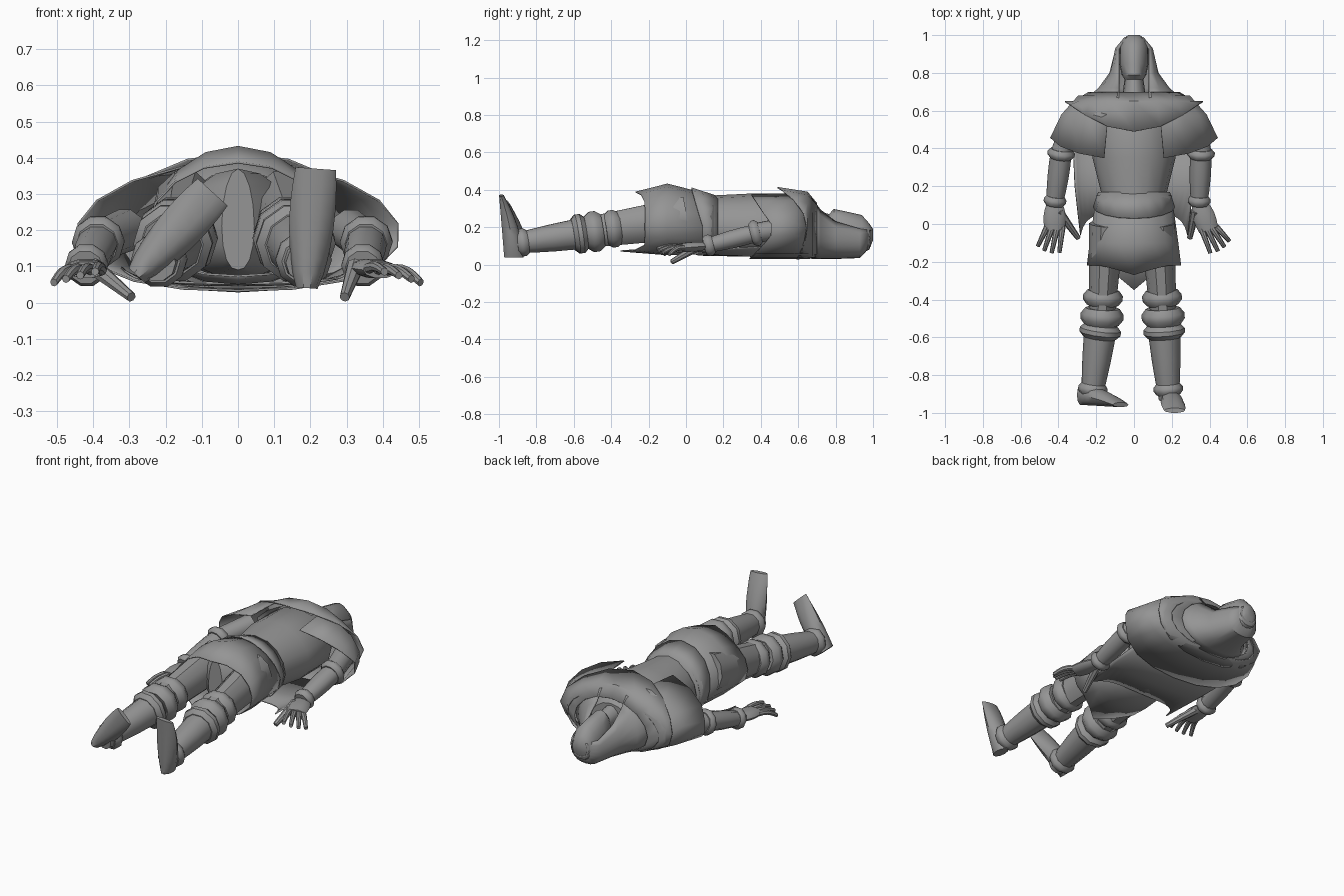
import bpy, bmesh
from math import sin, cos, asin, pi, tau, radians
from mathutils import Vector

default = bpy.data.objects.get("Cube")
if default:
    bpy.data.objects.remove(default, do_unlink=True)

GREY = (.3, .3, .3, 1)
material = bpy.data.materials.new("plain grey")
material.use_nodes = True
material.diffuse_color = GREY
material.node_tree.nodes["Principled BSDF"].inputs["Base Color"].default_value = GREY
UPWARD = Vector((0, 0, 1))
TOWARD_HEAD = Vector((0, 1, 0))


def blend(first, last, amount):
    return first + (last - first) * amount


def skin(name, rows, solid=True):
    """Join rows of points with faces: a capped solid, or an open sheet of cloth."""
    mesh = bmesh.new()
    grid = [[mesh.verts.new(point) for point in row] for row in rows]
    for upper, lower in zip(grid, grid[1:]):
        around = list(zip(upper, lower))
        following = around[1:] + around[:1] if solid else around[1:]
        for (a, b), (d, c) in zip(around, following):
            mesh.faces.new((a, b, c, d))
    if solid:
        mesh.faces.new(grid[0])
        mesh.faces.new(grid[-1])
    bmesh.ops.remove_doubles(mesh, verts=mesh.verts, dist=.001)
    bmesh.ops.recalc_face_normals(mesh, faces=mesh.faces)
    data = bpy.data.meshes.new(name)
    mesh.to_mesh(data)
    mesh.free()
    data.materials.append(material)
    part = bpy.data.objects.new(name, data)
    bpy.context.collection.objects.link(part)
    bpy.ops.object.select_all(action="DESELECT")
    part.select_set(True)
    bpy.context.view_layer.objects.active = part
    bpy.ops.object.shade_smooth_by_angle(angle=radians(40))
    if not solid:
        cloth = part.modifiers.new("cloth thickness", "SOLIDIFY")
        cloth.thickness = .006


def oval_point(oval, angle):
    """Point on a low-hipped oval (y, half width, bottom, top); angle zero is the chest."""
    y, half_width, bottom, top = oval
    height = blend(bottom, top, ((1 + cos(angle)) / 2) ** 1.2)
    return Vector((half_width * sin(angle), y, height))


def body(name, ovals, sides=16):
    angles = [tau * k / sides for k in range(sides)]
    skin(name, [[oval_point(oval, angle) for angle in angles] for oval in ovals])


def drape(name, ovals, hem, opening=lambda half_width: 0, columns=16):
    """Cloth round the body; hem shifts the last row, given 1 at chest and -1 at back."""
    rows = []
    for oval in ovals:
        edge = opening(oval[1])
        angles = [blend(edge, tau - edge, k / columns) for k in range(columns + 1)]
        rows.append([oval_point(oval, angle) for angle in angles])
    for point, angle in zip(rows[-1], angles):
        point.y += hem(cos(angle))
    skin(name, rows, solid=False)


def limb(name, start, end, thick, thin, swell=0, flat=1, bend=0, sides=10, steps=4):
    """Tapered tube from start to end, optionally swollen, flattened or bent upward."""
    axis = (end - start).normalized()
    across = axis.cross(UPWARD).normalized()
    depth = across.cross(axis) * flat
    rows = []
    for step in range(steps + 1):
        t = step / steps
        centre = blend(start, end, t) + UPWARD * bend * sin(pi * t)
        radius = blend(thick, thin, t) + swell * sin(pi * t)
        rows.append([centre + (across * cos(tau * k / sides) + depth * sin(tau * k / sides)) * radius
                     for k in range(sides)])
    skin(name, rows)


def band(name, start, end, place, radius, half_length=.03):
    """Bevelled cuff at a fraction of the way along a limb."""
    centre = blend(start, end, place)
    reach = (end - start).normalized() * half_length
    limb(name, centre - reach, centre + reach, radius * .8, radius * .8, swell=radius * .23, steps=3)


# Head and trunk
body("head", [(1, .03, .13, .19), (.98, .06, .08, .22), (.94, .076, .06, .265), (.85, .077, .06, .285),
              (.79, .065, .1, .297), (.765, .05, .13, .27), (.66, .065, .14, .3)])
body("torso", [(.7, .13, .1, .3), (.55, .22, .05, .38), (.35, .22, .05, .38), (.15, .17, .06, .37)])
body("pelvis", [(.1, .18, .07, .35), (-.1, .16, .07, .37), (-.21, .045, .09, .37)])

# Hood open at the face, pointed collar, and mantle open over the chest
drape("hood", [(.99, .05, .1, .21), (.93, .1, .035, .24), (.8, .13, .03, .26), (.72, .19, .03, .31),
               (.67, .25, .03, .37)],
      hem=lambda front: 0, opening=lambda half_width: asin(min(.08 / half_width, .8)))
drape("collar", [(.7, .24, .035, .33), (.65, .32, .03, .39), (.65, .365, .028, .415)],
      hem=lambda front: -(.11 + .05 * front) * front ** 2)
drape("mantle", [(.68, .3, .035, .34), (.58, .39, .03, .397), (.34, .45, .03, .39)],
      hem=lambda front: .14 * (1 - abs(front)), opening=lambda half_width: .36)

# Back cape with a trailing point at each side
drape("back_cape", [(.43, .33, .04, .2), (.2, .32, .045, .16), (.06, .29, .05, .1)],
      hem=lambda front: -.18 * (1 + front) ** 2, opening=lambda half_width: 1.75)

# Skirt with pointed flaps, and the sash above it
drape("skirt", [(.15, .2, .055, .37), (-.1, .235, .05, .433), (-.22, .25, .07, .39)],
      hem=lambda front: (.04 * front - .09) * front ** 12)
drape("sash", [(.17, .19, .05, .367), (.09, .218, .045, .412)],
      hem=lambda front: -.06 * max(front, 0))


def foot(name, heel, toe, steps=8):
    """Upright foot with a flat sole, narrow at the heel and thin at the toe."""
    across = (toe - heel).cross(TOWARD_HEAD).normalized()
    rows = []
    for step in range(steps + 1):
        t = step / steps
        depth = .055 - .042 * t ** 2
        half_width = .03 + .033 * sin(pi * t * .75) ** .7
        centre = blend(heel, toe, t) + TOWARD_HEAD * depth
        rows.append([centre + across * half_width * cos(tau * k / 10)
                     + TOWARD_HEAD * depth * sin(tau * k / 10) for k in range(10)])
    skin(name, rows)


def leg(side, hip_x, knee_x, ankle_x, heel, toe):
    hip = Vector((hip_x, 0, .25))
    knee = Vector((knee_x, -.5, .175))
    ankle = Vector((ankle_x, -.93, .11))
    limb(side + "_thigh", hip, knee, .093, .068, flat=1.28)
    limb(side + "_shin", knee, ankle, .088, .053, swell=.006)
    band(side + "_thigh_cuff", hip, knee, .78, .105, half_length=.04)
    band(side + "_knee_guard", hip, knee, .98, .114, half_length=.045)
    band(side + "_shin_guard", knee, ankle, .16, .11, half_length=.035)
    band(side + "_boot_cuff", knee, ankle, .87, .078)
    foot(side + "_foot", heel, toe)


leg("left", .125, .155, .185, Vector((.19, -.975, .04)), Vector((.215, -1, .37)))
leg("right", -.145, -.17, -.225, Vector((-.28, -.96, .075)), Vector((-.07, -.97, .305)))


def arm(side, outward, elbow_x, wrist_x, knuckle_x, fan):
    """Arm with an open hand; fan is the angle of the middle of the fingers."""
    shoulder = Vector((outward * .31, .56, .2))
    elbow = Vector((elbow_x, .38, .17))
    wrist = Vector((wrist_x, .11, .1))
    knuckles = Vector((knuckle_x, -.03, .09))
    limb(side + "_upper_arm", shoulder, elbow, .06, .055)
    limb(side + "_forearm", elbow, wrist, .056, .044, swell=.006, flat=.9)
    band(side + "_elbow_cuff", elbow, wrist, .03, .073, half_length=.025)
    band(side + "_wrist_cuff", elbow, wrist, .95, .06, half_length=.025)
    limb(side + "_palm", wrist, knuckles, .042, .052, swell=.012, flat=.45)

    # Four spread fingers and a thumb reaching the ground
    for finger in range(4):
        turn = fan + radians(19) * (1.5 - finger)
        root = knuckles + Vector((outward * (.04 - .027 * finger), .015, 0))
        tip = knuckles + Vector((outward * sin(turn), -cos(turn), 0)) * .125
        tip.z = .055 + .01 * finger
        limb(f"{side}_finger_{finger + 1}", root, tip, .017, .011, bend=.012, sides=8)
    root = wrist - Vector((outward * .02, .04, 0))
    tip = Vector((outward * .295, -.075, .015))
    limb(side + "_thumb", root, tip, .025, .014, sides=8)


arm("left", 1, .355, .345, .395, fan=radians(33))
arm("right", -1, -.385, -.42, -.42, fan=radians(17))
